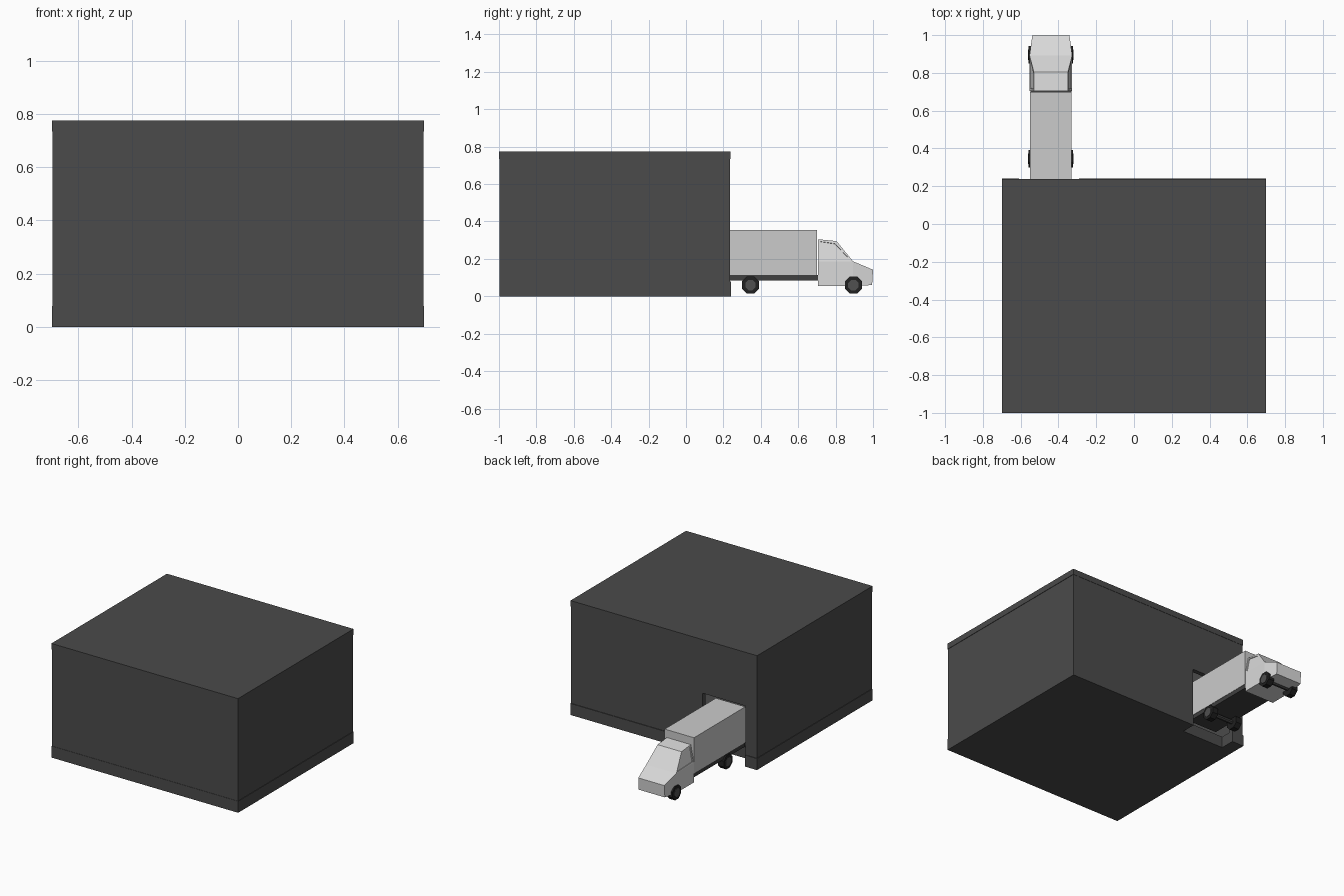
import bpy, bmesh, math

cube = bpy.data.objects.get("Cube")
if cube:
    bpy.data.objects.remove(cube, do_unlink=True)


def material(name, r, g, b):
    m = bpy.data.materials.new(name)
    m.use_nodes = True
    m.diffuse_color = (r, g, b, 1)
    m.node_tree.nodes["Principled BSDF"].inputs["Base Color"].default_value = (r, g, b, 1)
    return m


WALL = material("dark grey wall", 0.07, 0.07, 0.07)
CARGO = material("light grey cargo", 0.6, 0.6, 0.6)
CAB = material("off white cab", 0.7, 0.7, 0.7)
CHASSIS = material("chassis grey", 0.05, 0.05, 0.05)
TYRE = material("tyre black", 0.015, 0.015, 0.015)
HUB = material("hub grey", 0.08, 0.08, 0.08)


def finish(name, bm, mat):
    bmesh.ops.recalc_face_normals(bm, faces=bm.faces)
    mesh = bpy.data.meshes.new(name)
    bm.to_mesh(mesh)
    bm.free()
    mesh.materials.append(mat)
    ob = bpy.data.objects.new(name, mesh)
    bpy.context.collection.objects.link(ob)
    return ob


def box(name, x, y, z, mat):
    """Box from (min, max) ranges."""
    bm = bmesh.new()
    bmesh.ops.create_cube(bm, size=1)
    for v in bm.verts:
        v.co = [r[0] if c < 0 else r[1] for c, r in zip(v.co, (x, y, z))]
    return finish(name, bm, mat)


def cylinder(name, x, y, z, radius, mat, sides=8):
    """Cylinder along x with a flat side down."""
    bm = bmesh.new()
    bmesh.ops.create_cone(bm, cap_ends=True, segments=sides, radius1=radius,
                          radius2=radius, depth=x[1] - x[0])
    turn = math.pi / sides
    for v in bm.verts:
        a = math.atan2(v.co.y, v.co.x) + turn
        v.co = ((x[0] + x[1]) / 2 + v.co.z, y + radius * math.cos(a), z + radius * math.sin(a))
    return finish(name, bm, mat)


# Building: plinth with a notch below the loading door
HALF, FRONT, BACK = 0.7, -1.0, 0.24
SIDE, REAR, T = 0.697, 0.236, 0.03
DOOR, DOOR_TOP, FLOOR, DOCK = (-0.61, -0.29), 0.41, 0.078, 0.14
box("plinth", (-HALF, HALF), (FRONT + 0.002, DOCK), (0, FLOOR), WALL)
box("plinth_back_right", (-HALF, DOOR[0]), (DOCK, BACK), (0, FLOOR), WALL)
box("plinth_back_left", (DOOR[1], HALF), (DOCK, BACK), (0, FLOOR), WALL)

# Walls, with the back wall framing the door
TOP = 0.735
inner = (-SIDE + T, SIDE - T)
box("front_wall", inner, (-0.996, -0.996 + T), (FLOOR, TOP), WALL)
for name, s in (("left_wall", 1), ("right_wall", -1)):
    box(name, sorted((s * SIDE, s * (SIDE - T))), (-0.996, REAR), (FLOOR, TOP), WALL)
box("back_wall", (DOOR[1], inner[1]), (REAR - T, REAR), (FLOOR, TOP), WALL)
box("back_wall_edge", (inner[0], DOOR[0]), (REAR - T, REAR), (FLOOR, TOP), WALL)
box("door_header", DOOR, (REAR - T, REAR), (DOOR_TOP, TOP), WALL)
box("roof", (-HALF, HALF), (FRONT, REAR + 0.002), (TOP, 0.775), WALL)

# Truck: cargo box on its chassis
CX = -0.44
box("cargo_box", (CX - 0.11, CX + 0.11), (DOCK + 0.01, 0.7), (0.113, 0.355), CARGO)
box("chassis", (CX - 0.108, CX + 0.108), (DOCK + 0.01, 0.71), (0.085, 0.113), CHASSIS)

# Cab: rows of (y, z, half width) running back to front
ROOF = [(0.705, 0.305, 0.09), (0.805, 0.295, 0.09)]
BELT = [(0.705, 0.187, 0.113), (0.893, 0.187, 0.113), (1.0, 0.142, 0.098)]
SILL = [(0.705, 0.055, 0.113), (0.893, 0.055, 0.113), (0.995, 0.06, 0.098)]
bm = bmesh.new()


def row(points, s):
    return [bm.verts.new((CX + s * w, y, z)) for y, z, w in points]


(rl, bl, sl), (rr, br, sr) = [[row(p, s) for p in (ROOF, BELT, SILL)] for s in (1, -1)]
windows = []
for r, b, l in ((rl, bl, sl), (rr, br, sr)):
    windows.append(bm.faces.new((r[0], r[1], b[1], b[0])))
    for i in (0, 1):
        bm.faces.new((b[i], b[i + 1], l[i + 1], l[i]))
outline_l = [sl[0], bl[0], rl[0], rl[1], bl[1], bl[2], sl[2], sl[1]]
outline_r = [sr[0], br[0], rr[0], rr[1], br[1], br[2], sr[2], sr[1]]
for i in range(len(outline_l)):
    j = (i + 1) % len(outline_l)
    bm.faces.new((outline_l[i], outline_l[j], outline_r[j], outline_r[i]))
bmesh.ops.recalc_face_normals(bm, faces=bm.faces)
# Slightly sunken side windows
bmesh.ops.inset_individual(bm, faces=windows, thickness=0.016)
bmesh.ops.inset_individual(bm, faces=windows, thickness=0.001, depth=-0.004)
finish("cab", bm, CAB)

# Wheels and axles
for axle, y in (("front", 0.895), ("rear", 0.345)):
    cylinder(axle + "_axle", (CX - 0.09, CX + 0.09), y, 0.06, 0.015, CHASSIS)
    for side, s in (("left", 1), ("right", -1)):
        tyre = sorted((CX + s * 0.075, CX + s * 0.118))
        hub = sorted((CX + s * 0.1, CX + s * 0.12))
        cylinder(f"{axle}_{side}_tyre", tyre, y, 0.06, 0.05, TYRE)
        cylinder(f"{axle}_{side}_hub", hub, y, 0.06, 0.03, HUB)
